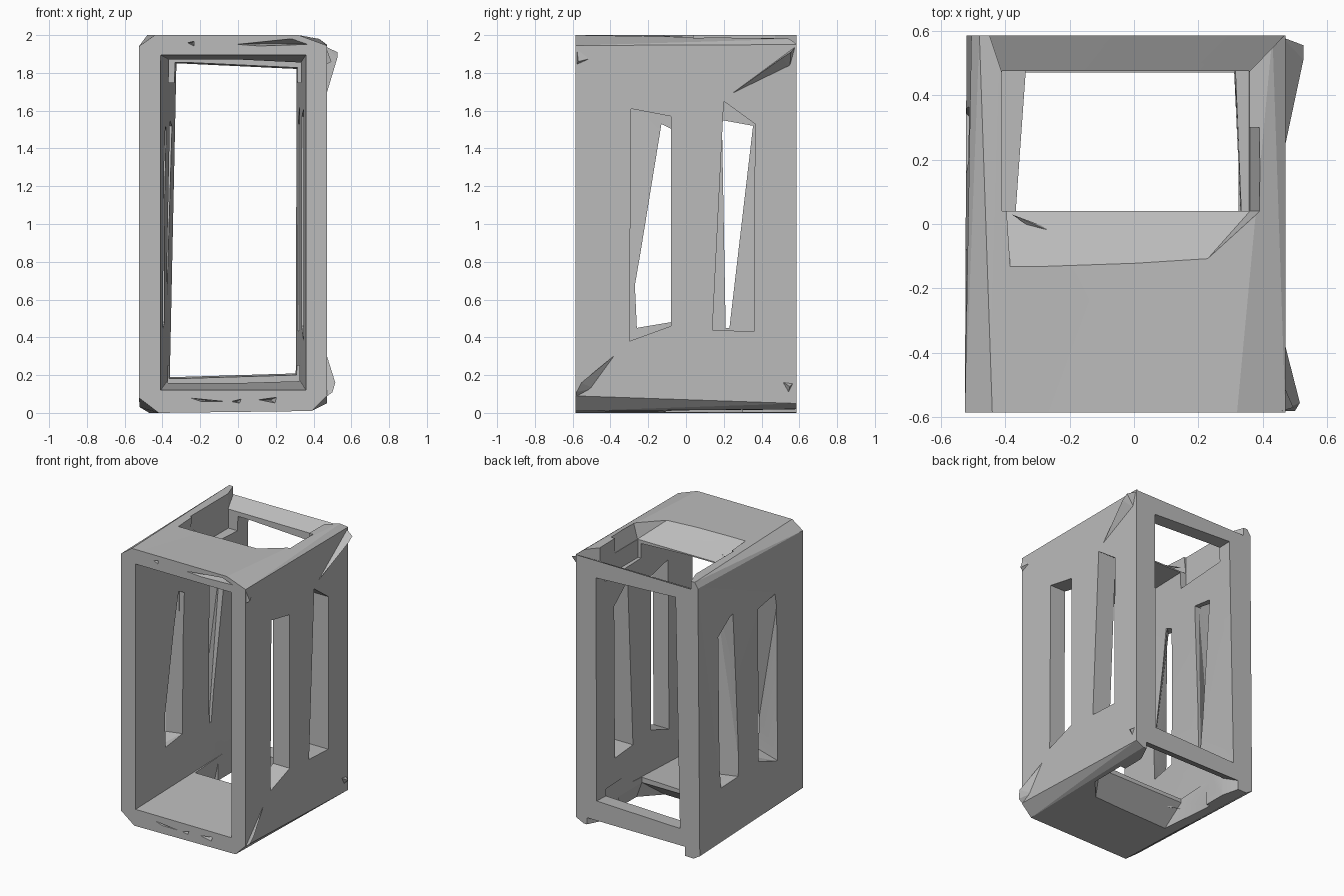
import bpy, bmesh, math

if "Cube" in bpy.data.objects:
    bpy.data.objects.remove(bpy.data.objects["Cube"], do_unlink=True)

grey = bpy.data.materials.new("plain grey")
grey.use_nodes = True
grey.diffuse_color = (0.5, 0.5, 0.5, 1)
grey.node_tree.nodes["Principled BSDF"].inputs["Base Color"].default_value = (0.5, 0.5, 0.5, 1)


def hull(name, points):
    """Faceted convex solid around a few points."""
    bm = bmesh.new()
    for p in points:
        bm.verts.new(p)
    res = bmesh.ops.convex_hull(bm, input=bm.verts[:])
    spare = {v for v in res["geom_interior"] + res["geom_unused"]
             if isinstance(v, bmesh.types.BMVert)}
    bmesh.ops.delete(bm, geom=list(spare), context="VERTS")
    bmesh.ops.dissolve_limit(bm, angle_limit=0.01, verts=bm.verts[:], edges=bm.edges[:])
    bmesh.ops.recalc_face_normals(bm, faces=bm.faces[:])
    mesh = bpy.data.meshes.new(name)
    bm.to_mesh(mesh)
    bm.free()
    mesh.materials.append(grey)
    ob = bpy.data.objects.new(name, mesh)
    bpy.context.collection.objects.link(ob)
    return ob


def at_x(x, pts):
    return [(x, y, z) for y, z in pts]


def at_y(y, pts):
    return [(x, y, z) for x, z in pts]


def at_z(z, pts):
    return [(x, y, z) for x, y in pts]


def rect(a0, a1, b0, b1):
    return [(a0, b0), (a1, b0), (a1, b1), (a0, b1)]


# Outer block with chamfered long edges
front = [(-0.42, 0), (0.39, 0.01), (0.47, 0.09), (0.47, 1.945),
         (0.32, 2), (-0.44, 2), (-0.525, 1.94), (-0.525, 0.08)]
back = [(-0.47, 0), (0.41, 0.02), (0.47, 0.05), (0.47, 1.95),
        (0.43, 1.98), (-0.48, 2), (-0.505, 1.96), (-0.52, 0.03)]
frame = hull("frame", at_y(-0.585, front) + at_y(0.585, back))

cutters = []

# Tapering passage from front to back
cutters.append(hull("passage_cutter",
                    at_y(-0.6, rect(-0.41, 0.36, 0.12, 1.895)) +
                    at_y(0.6, [(-0.36, 0.19), (0.305, 0.21), (0.31, 1.82), (-0.325, 1.85)])))

# Openings in the roof and floor: straight shaft, sloped front lip, lowered rear rail
cutters.append(hull("roof_shaft_cutter",
                    at_z(2.1, rect(-0.41, 0.36, 0.04, 0.475)) +
                    at_z(1.75, rect(-0.41, 0.355, 0.04, 0.475))))
cutters.append(hull("roof_lip_cutter",
                    at_z(2.02, [(-0.38, -0.16), (0.2, -0.14), (0.4, 0.04),
                                (0.4, 0.3), (-0.41, 0.3)]) +
                    at_z(1.88, rect(-0.41, 0.36, 0.04, 0.3))))
cutters.append(hull("rear_rail_top_cutter",
                    at_x(-0.41, [(0.47, 1.885), (0.47, 2.1)]) +
                    at_x(0.355, [(0.47, 1.885), (0.47, 2.1)]) +
                    at_x(-0.46, [(0.62, 1.96), (0.62, 2.1)]) +
                    at_x(0.5, [(0.62, 1.965), (0.62, 2.1)])))
cutters.append(hull("floor_shaft_cutter",
                    at_z(-0.1, rect(-0.37, 0.325, 0.04, 0.47)) +
                    at_z(0.25, rect(-0.37, 0.325, 0.04, 0.47))))
cutters.append(hull("floor_lip_cutter",
                    at_z(-0.02, [(-0.36, -0.14), (0.22, -0.14), (0.38, 0.04),
                                 (0.38, 0.3), (-0.4, 0.3)]) +
                    at_z(0.13, rect(-0.37, 0.325, 0.04, 0.3))))
cutters.append(hull("rear_rail_bottom_cutter",
                    at_x(-0.37, [(0.46, 0.13), (0.46, -0.1)]) +
                    at_x(0.325, [(0.46, 0.13), (0.46, -0.1)]) +
                    at_x(-0.41, [(0.62, 0.05), (0.62, -0.1)]) +
                    at_x(0.4, [(0.62, 0.05), (0.62, -0.1)])))

# Slots in the side walls: outer outline and inner outline
near_front = [(-0.29, 1.61), (-0.08, 1.57), (-0.08, 0.46), (-0.3, 0.38)]
near_back = [(0.2, 1.65), (0.365, 1.53), (0.36, 0.43), (0.14, 0.44), (0.17, 1.1)]
thin_front = [(-0.13, 1.53), (-0.07, 1.5), (-0.08, 0.48), (-0.26, 0.45), (-0.27, 0.67)]
thin_back = [(0.19, 1.55), (0.355, 1.52), (0.23, 0.45), (0.21, 0.45)]
for place, outer, inner in (("front", near_front, thin_front), ("back", near_back, thin_back)):
    cutters.append(hull("left_slot_cutter_" + place, at_x(0.5, outer) + at_x(0.28, outer)))
    cutters.append(hull("right_slot_cutter_" + place, at_x(-0.54, outer) + at_x(-0.395, inner)))
    cutters.append(hull("right_slit_cutter_" + place, at_x(-0.42, inner) + at_x(-0.28, inner)))

# Small nicks along the front edges
nicks = [[(-0.04, 1.95), (0.3, 1.985), (0.4, 1.95), (0.1, 1.94)],
         [(-0.27, 1.96), (-0.23, 1.97), (-0.23, 1.94)],
         [(-0.26, 0.08), (-0.06, 0.06), (-0.2, 0.06)],
         [(-0.04, 0.06), (0.02, 0.075), (0.01, 0.05)],
         [(0.1, 0.07), (0.21, 0.085), (0.2, 0.05)]]
for i, nick in enumerate(nicks):
    cx = sum(p[0] for p in nick) / len(nick)
    cz = sum(p[1] for p in nick) / len(nick)
    cutters.append(hull("nick_cutter_%d" % i, at_y(-0.6, nick) + [(cx, -0.5, cz)]))

# Cut the frame and discard the cutters
bpy.context.view_layer.objects.active = frame
for cutter in cutters:
    cutter.hide_render = True
    mod = frame.modifiers.new(cutter.name, "BOOLEAN")
    mod.operation = "DIFFERENCE"
    mod.solver = "EXACT"
    mod.object = cutter
    bpy.ops.object.modifier_apply(modifier=mod.name)
    bpy.data.objects.remove(cutter, do_unlink=True)

# Pointed lugs on the left wall corners
hull("lug_back_top", [(0.46, 0.2, 1.66), (0.46, 0.58, 1.94), (0.46, 0.55, 1.83),
                      (0.526, 0.555, 1.91), (0.526, 0.51, 1.88)])
hull("lug_front_bottom", [(0.465, -0.36, 0.32), (0.46, -0.58, 0.08), (0.46, -0.49, 0.13),
                          (0.515, -0.555, 0.16), (0.5, -0.58, 0.11)])
hull("lug_front_top", [(0.46, -0.58, 1.95), (0.46, -0.58, 1.84), (0.46, -0.49, 1.88),
                       (0.495, -0.57, 1.86)])
hull("lug_back_bottom", [(0.46, 0.5, 0.17), (0.46, 0.57, 0.16), (0.46, 0.54, 0.1),
                         (0.495, 0.55, 0.14)])

# Ragged slivers on the lips of the roof and floor openings
for name, z, step in (("roof_lip", 1.92, -0.04), ("floor_lip", 0.09, 0.04)):
    hull(name, [(-0.38, 0.03, z), (-0.22, -0.08, z + step), (0.05, -0.13, z + step),
                (0.04, -0.15, z), (-0.2, -0.05, z)])

bpy.ops.object.select_all(action="DESELECT")
frame.select_set(True)
bpy.ops.object.shade_smooth_by_angle(angle=math.radians(15))
